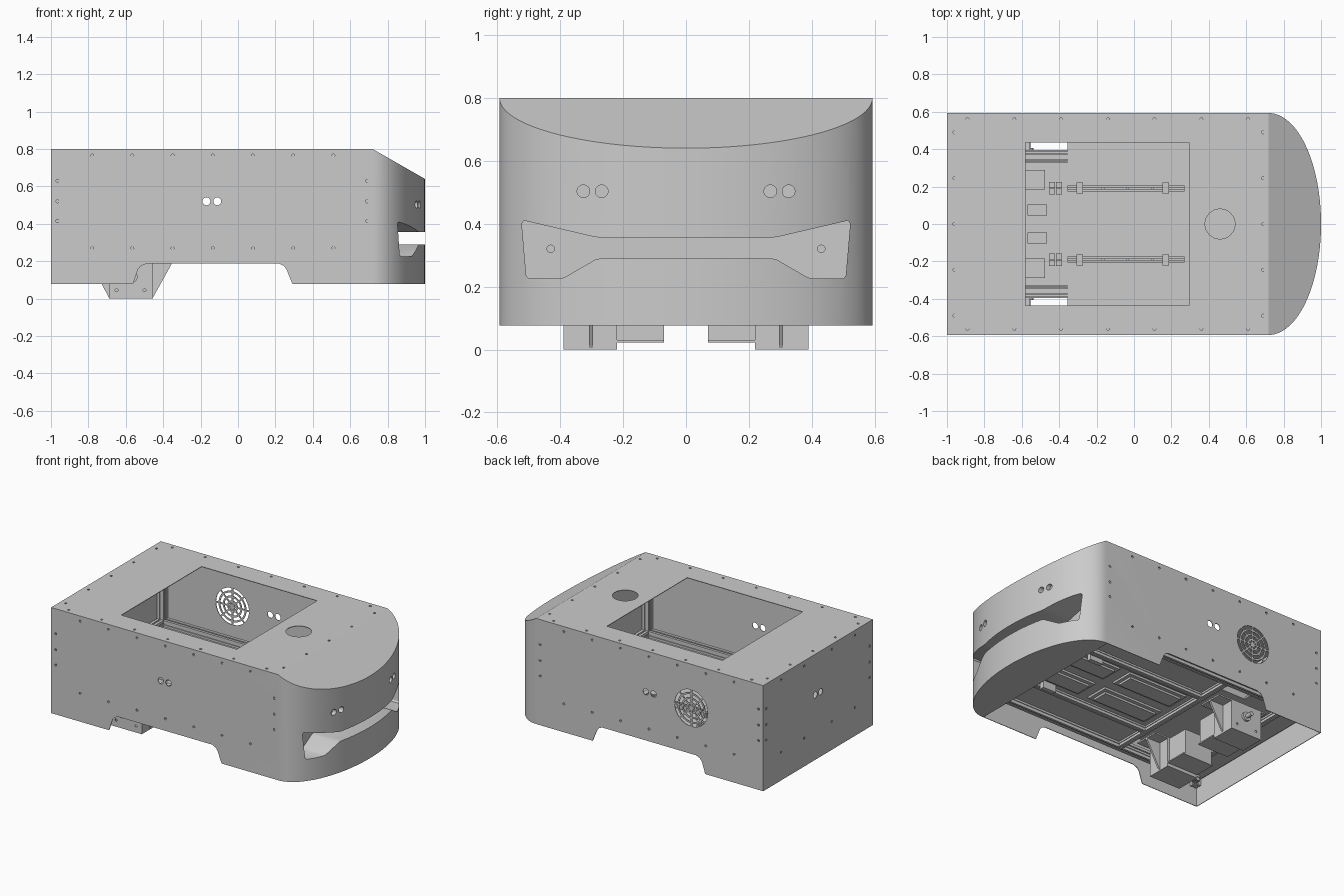
import bpy, bmesh, math
from mathutils import Matrix, Vector

cube = bpy.data.objects.get("Cube")
if cube:
    bpy.data.objects.remove(cube, do_unlink=True)

GREY = bpy.data.materials.new("light grey")
GREY.use_nodes = True
GREY.diffuse_color = (0.6, 0.6, 0.6, 1)
GREY.node_tree.nodes["Principled BSDF"].inputs["Base Color"].default_value = (0.6, 0.6, 0.6, 1)
TURN = {"x": Matrix.Rotation(math.pi / 2, 4, "Y"),
        "y": Matrix.Rotation(math.pi / 2, 4, "X"), "z": Matrix()}


def finish(name, bm):
    bmesh.ops.recalc_face_normals(bm, faces=bm.faces)
    me = bpy.data.meshes.new(name)
    bm.to_mesh(me)
    bm.free()
    me.materials.append(GREY)
    ob = bpy.data.objects.new(name, me)
    bpy.context.collection.objects.link(ob)
    return ob


def add_box(bm, x, y, z):
    """Box from three (low, high) ranges."""
    mid = Vector([(a + b) / 2 for a, b in (x, y, z)])
    size = [abs(b - a) for a, b in (x, y, z)]
    bmesh.ops.create_cube(bm, size=1, matrix=Matrix.Translation(mid) @ Matrix.Diagonal((*size, 1)))


def add_beam(bm, axis, *ranges):
    """Slotted beam: a core with four corner strips, running along an axis."""
    i, j = [k for k in range(3) if k != "xyz".index(axis)]

    def part(r, lo, hi):
        return (r[0] + (r[1] - r[0]) * lo, r[0] + (r[1] - r[0]) * hi)

    spans = [(0.12, 0.88, 0.12, 0.88)] + [(a, a + 0.38, b, b + 0.38) for a in (0, 0.62) for b in (0, 0.62)]
    for a, b, c, d in spans:
        r = list(ranges)
        r[i], r[j] = part(r[i], a, b), part(r[j], c, d)
        add_box(bm, *r)


def add_rod(bm, axis, at, r, depth, sides=32):
    bmesh.ops.create_cone(bm, cap_ends=True, segments=sides, radius1=r, radius2=r,
                          depth=depth, matrix=Matrix.Translation(at) @ TURN[axis])


def add_holes(bm, holes):
    for axis, at, r in holes:
        add_rod(bm, axis, at, r, 0.02, 12)


def add_prism(bm, axis, pts, lo, hi):
    """Extrude a closed 2D profile along an axis."""
    place = {"x": lambda p, d: (d, p[0], p[1]), "y": lambda p, d: (p[0], d, p[1])}[axis]
    a, b = [[bm.verts.new(place(p, d)) for p in pts] for d in (lo, hi)]
    bm.faces.new(a)
    bm.faces.new(b)
    for i in range(len(pts)):
        j = (i + 1) % len(pts)
        bm.faces.new((a[i], a[j], b[j], b[i]))


def cut(ob, add, *args):
    """Subtract one helper shape from an object."""
    bm = bmesh.new()
    add(bm, *args)
    tool = finish("cutter", bm)
    tool.hide_render = True
    mod = ob.modifiers.new("cut", "BOOLEAN")
    mod.operation, mod.solver, mod.object = "DIFFERENCE", "EXACT", tool
    bpy.context.view_layer.objects.active = ob
    bpy.ops.object.modifier_apply(modifier=mod.name)
    bpy.data.objects.remove(tool, do_unlink=True)


def smooth(ob):
    bpy.ops.object.select_all(action="DESELECT")
    ob.select_set(True)
    bpy.context.view_layer.objects.active = ob
    bpy.ops.object.shade_smooth_by_angle(angle=math.radians(25))


# Outer body: box with an elliptical nose and a sloped nose top
W, BOTTOM, TOP, SHOULDER = 0.593, 0.077, 0.8, 0.72
N = 56
arc = [(SHOULDER + 0.28 * math.sin(math.pi * i / N), -W * math.cos(math.pi * i / N)) for i in range(N + 1)]
outline = arc + [(-1, W), (-1, -W)]
bm = bmesh.new()
low = [bm.verts.new((x, y, BOTTOM)) for x, y in outline]
high = [bm.verts.new((x, y, TOP - max(0, x - SHOULDER) * 0.16 / 0.28)) for x, y in outline]
bm.faces.new(low)
bm.faces.new(high[:N + 1])
bm.faces.new((high[0], high[N], high[N + 1], high[N + 2]))
for i in range(len(outline)):
    j = (i + 1) % len(outline)
    bm.faces.new((low[i], low[j], high[j], high[i]))
body = finish("body_shell", bm)

# Hollow interior behind thin sheet walls, top opening, and side arches
SKIN = 0.004
cut(body, add_box, (-1 + SKIN, 0.71), (SKIN - W, W - SKIN), (0, TOP - SKIN))
cut(body, add_box, (-0.58, 0.295), (-0.435, 0.435), (0.7, 0.9))
arch = [(-0.57, 0.04), (-0.56, 0.08), (-0.535, 0.155), (-0.52, 0.175), (-0.49, 0.187),
        (0.22, 0.187), (0.245, 0.175), (0.26, 0.155), (0.29, 0.08), (0.3, 0.04)]
cut(body, add_prism, "y", arch, -0.7, 0.7)

# Scanner slot across the nose
half = [(0.27, 0.29), (0.29, 0.285), (0.385, 0.23), (0.4, 0.225), (0.5, 0.225), (0.508, 0.235),
        (0.522, 0.4), (0.515, 0.41), (0.3, 0.36), (0.27, 0.355)]
cut(body, add_prism, "x", half + [(-y, z) for y, z in reversed(half)], 0.76, 1.1)

# Round openings: top button, fan, and sensor pairs
FAN = Vector((-0.455, W - SKIN / 2, 0.5))
cut(body, add_rod, "z", (0.46, 0, 0.8), 0.08, 0.1)
cut(body, add_rod, "y", FAN, 0.135, 0.1)
for d in (-0.029, 0.029):
    cut(body, add_rod, "y", (-0.14 + d, 0, 0.52), 0.021, 1.4)
    cut(body, add_rod, "x", (-1, d, 0.52), 0.021, 0.1)
    for side in (-0.297, 0.297):
        cut(body, add_rod, "x", (1.01, side + d, 0.503), 0.02, 0.16)

# Screw holes in the panels
R = 0.008
holes = [("z", (x, -0.49 + 0.245 * i, TOP), R) for i in range(5) for x in (-0.96, 0.69)]
for s in (-1, 1):
    holes += [("z", (-0.89 + 0.25 * i, s * 0.56, TOP), R) for i in range(7)]
    holes += [("y", (-0.78 + 0.215 * i, s * W, z), R) for i in range(7) for z in (0.27, 0.765)]
    holes += [("y", (x, s * W, z), R) for x in (-0.965, 0.69) for z in (0.415, 0.52, 0.63)]
    holes += [("x", (-1, s * 0.56, z), R) for z in (0.415, 0.52, 0.63)]
    holes += [("x", (-1, s * y, z), R) for y in (0.15, 0.4) for z in (0.27, 0.765)]
    holes.append(("x", (0.76, s * 0.43, 0.32), 0.012))
cut(body, add_holes, holes)
smooth(body)

# Fan grille: concentric flat rings and spokes
bm = bmesh.new()
for k in range(4):
    r = 0.034 + 0.0325 * k
    prev = None
    for i in range(41):
        c, s = math.cos(math.tau * i / 40), math.sin(math.tau * i / 40)
        ring = [bm.verts.new(FAN + Vector(((r + u) * c, v, (r + u) * s)))
                for u, v in ((-0.006, -0.002), (0.006, -0.002), (0.006, 0.002), (-0.006, 0.002))]
        if prev:
            for q in range(4):
                bm.faces.new((prev[q], prev[(q + 1) % 4], ring[(q + 1) % 4], ring[q]))
        prev = ring
add_rod(bm, "y", FAN, 0.014, 0.004)
for i in range(4):
    bmesh.ops.create_cube(bm, size=1, matrix=Matrix.Translation(FAN) @ Matrix.Rotation(math.pi * i / 4, 4, "Y")
                          @ Matrix.Diagonal((0.27, 0.004, 0.01, 1)))
bmesh.ops.remove_doubles(bm, verts=bm.verts, dist=0.0001)
finish("fan_grille", bm)

# Inner frame of slotted rails and corner posts
bm = bmesh.new()
for s in (-1, 1):
    for z in (0.27, 0.768):
        add_beam(bm, "x", (-0.99, 0.71), (s * 0.54, s * 0.587), (z - 0.024, z + 0.024))
    for x in (-0.966, 0.686):
        add_beam(bm, "z", (x - 0.024, x + 0.024), (s * 0.54, s * 0.587), (0.2, 0.78))
for x in (-0.966, 0.686):
    for z in (0.27, 0.768):
        add_beam(bm, "y", (x - 0.024, x + 0.024), (-0.55, 0.55), (z - 0.024, z + 0.024))
finish("inner_frame", bm)

# Floor plate with wheel openings and screw holes
bm = bmesh.new()
add_box(bm, (-0.98, 0.7), (-0.545, 0.545), (0.238, 0.25))
floor = finish("floor_plate", bm)
holes = []
for s in (-1, 1):
    cut(floor, add_box, (-0.555, -0.355), (s * 0.395, s * 0.52), (0.1, 0.4))
    holes += [("z", (-0.27 + 0.17 * i, s * 0.27, 0.255), R) for i in range(4)]
    holes += [("z", (-0.195, s * y, 0.255), R) for y in (0.08, 0.15)]
cut(floor, add_holes, holes)

# Stepped panels and slotted rails under the floor
bm = bmesh.new()
for s in (-1, 1):
    for step in range(2):
        z = (0.224 - 0.014 * step, 0.239 - 0.014 * step)
        i = 0.025 * step
        add_box(bm, (-0.25 + i, 0.2 - i), (s * (0.04 + i), s * (0.2 - i)), z)
        add_box(bm, (0.28 + i, 0.6 - i), (s * (0.04 + i), s * (0.2 - i)), z)
    add_beam(bm, "x", (-0.3, 0.66), (s * 0.25, s * 0.285), (0.205, 0.239))
    add_beam(bm, "x", (-0.95, 0.66), (s * 0.5, s * 0.54), (0.2, 0.239))
    add_box(bm, (0.45, 0.55), (s * 0.21, s * 0.24), (0.18, 0.239))
for x in (-0.82, -0.335, 0.64):
    add_beam(bm, "y", (x, x + 0.035), (-0.5, 0.5), (0.205, 0.239))
finish("under_floor_panels", bm)

# Slide rails, clamps and small units on the floor
bm = bmesh.new()
for s in (-1, 1):
    for y in (0.178, 0.199):
        add_box(bm, (-0.355, 0.27), (s * (y - 0.004), s * (y + 0.006)), (0.25, 0.28))
    add_box(bm, (-0.355, 0.27), (s * 0.175, s * 0.2), (0.25, 0.262))
    for x in (-0.165, -0.035, 0.1):
        add_rod(bm, "z", (x, s * 0.19, 0.275), R, 0.03, 12)
    for x in (-0.29, 0.17):
        add_box(bm, (x - 0.018, x + 0.018), (s * 0.162, s * 0.222), (0.25, 0.29))
    for x in (-0.438, -0.402):
        for y in (0.175, 0.209):
            add_box(bm, (x - 0.016, x + 0.016), (s * (y - 0.016), s * (y + 0.016)), (0.25, 0.275))
    add_box(bm, (-0.58, -0.475), (s * 0.185, s * 0.29), (0.25, 0.27))
    add_box(bm, (-0.57, -0.465), (s * 0.045, s * 0.105), (0.25, 0.27))
    for y in (0.33, 0.342, 0.373, 0.39):
        add_box(bm, (-0.58, -0.355), (s * (y - 0.005), s * (y + 0.005)), (0.25, 0.285))
finish("floor_fittings", bm)

# Drive brackets: folded boxes with gussets, drilled outer plates, motors and axle hubs
for s, label in ((1, "back"), (-1, "front")):
    bm = bmesh.new()
    add_box(bm, (-0.73, -0.355), (s * 0.22, s * 0.39), (0.195, 0.205))
    add_box(bm, (-0.69, -0.455), (s * 0.22, s * 0.382), (0, 0.008))
    add_box(bm, (-0.69, -0.455), (s * 0.22, s * 0.228), (0, 0.2))
    for x in (-0.69, -0.463):
        add_box(bm, (x, x + 0.008), (s * 0.22, s * 0.382), (0, 0.2))
    for pts in ([(-0.455, 0.005), (-0.355, 0.185), (-0.355, 0.2), (-0.455, 0.2)],
                [(-0.69, 0.005), (-0.69, 0.2), (-0.74, 0.2), (-0.73, 0.08)]):
        add_prism(bm, "y", pts, s * 0.296, s * 0.308)
    finish(label + "_drive_bracket", bm)
    bm = bmesh.new()
    add_box(bm, (-0.69, -0.455), (s * 0.382, s * 0.39), (0, 0.2))
    plate = finish(label + "_bracket_plate", bm)
    cut(plate, add_holes, [("y", (x, s * 0.386, 0.045), R) for x in (-0.65, -0.5)])
    bm = bmesh.new()
    add_box(bm, (-0.69, -0.455), (s * 0.07, s * 0.22), (0.022, 0.03))
    add_box(bm, (-0.68, -0.47), (s * 0.07, s * 0.22), (0.03, 0.2))
    finish(label + "_motor", bm)
    bm = bmesh.new()
    add_rod(bm, "y", (-0.567, s * 0.395, 0.117), 0.03, 0.02)
    add_rod(bm, "y", (-0.567, s * 0.42, 0.117), 0.014, 0.06)
    smooth(finish(label + "_axle_hub", bm))
